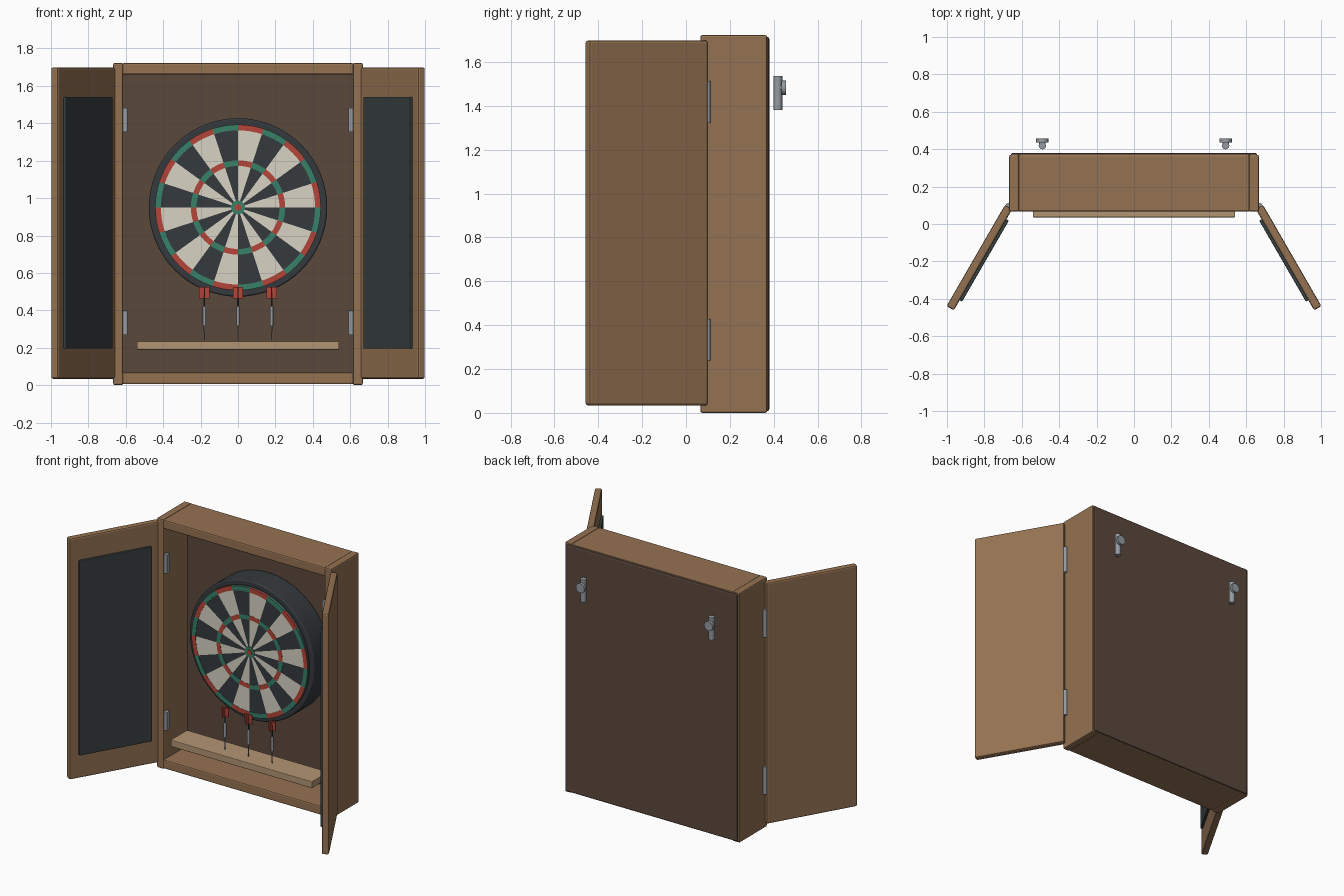
import bpy, bmesh
from math import sin, cos, pi, radians
from mathutils import Matrix

if "Cube" in bpy.data.objects:
    bpy.data.objects.remove(bpy.data.objects["Cube"])


def mat(name, r, g, b):
    m = bpy.data.materials.new(name)
    m.diffuse_color = (r, g, b, 1)
    m.use_nodes = True
    m.node_tree.nodes["Principled BSDF"].inputs["Base Color"].default_value = m.diffuse_color
    return m


WOOD = mat("wood", 0.30, 0.17, 0.085)
BACK = mat("dark_wood", 0.105, 0.066, 0.046)
PALE = mat("pale_wood", 0.45, 0.30, 0.17)
SLATE = mat("slate", 0.04, 0.052, 0.052)
BLACK = mat("black", 0.035, 0.042, 0.047)
CREAM = mat("cream", 0.68, 0.65, 0.55)
RED = mat("red", 0.46, 0.06, 0.04)
GREEN = mat("green", 0.04, 0.22, 0.14)
METAL = mat("metal", 0.30, 0.33, 0.36)


def add(name, bm, material, bevel=0.0):
    me = bpy.data.meshes.new(name)
    bm.to_mesh(me)
    bm.free()
    ob = bpy.data.objects.new(name, me)
    bpy.context.collection.objects.link(ob)
    me.materials.append(material)
    if bevel:
        mod = ob.modifiers.new("bevel", 'BEVEL')
        mod.width, mod.segments = bevel, 2
    return ob


def box(name, c, size, material, bevel=0.0, rot=0.0):
    bm = bmesh.new()
    bmesh.ops.create_cube(bm, size=1, matrix=Matrix.Diagonal((*size, 1)))
    ob = add(name, bm, material, bevel)
    ob.location, ob.rotation_euler.z = c, rot
    return ob


def cyl(name, c, r, depth, material, axis='Z', n=16, r2=None, bevel=0.0):
    bm = bmesh.new()
    bmesh.ops.create_cone(bm, cap_ends=True, segments=n, radius1=r,
                          radius2=r if r2 is None else r2, depth=depth)
    if axis == 'Y':
        bmesh.ops.rotate(bm, verts=bm.verts, matrix=Matrix.Rotation(pi / 2, 3, 'X'))
    ob = add(name, bm, material, bevel)
    ob.location = c
    bpy.context.view_layer.objects.active = ob
    ob.select_set(True)
    bpy.ops.object.shade_smooth_by_angle(angle=radians(35))
    ob.select_set(False)
    return ob


# Cabinet case
H = 1.723
box("back_panel", (0, 0.355, H / 2), (1.315, 0.05, H - 0.016), BACK, 0.01)
for s, side in ((-1, "left"), (1, "right")):
    box(side + "_side", (s * 0.641, 0.218, H / 2), (0.052, 0.304, H), WOOD, 0.008)
for z, n in ((0.036, "bottom_board"), (H - 0.032, "top_board")):
    box(n, (0, 0.218, z), (1.235, 0.304, 0.062), WOOD, 0.008)

# Open doors with slate panels, hinges and wall hangers on both sides
A = radians(60)
for s, side in ((-1, "left"), (1, "right")):
    box(side + "_door", (s * 0.8265, -0.1796, 0.866), (0.625, 0.045, 1.664),
        WOOD, 0.01, -s * A)
    off = 0.0225
    box(side + "_door_slate", (s * (0.8265 - off * sin(A)), -0.1796 - off * cos(A), 0.868),
        (0.5, 0.03, 1.345), SLATE, 0.004, -s * A)
    for z, lvl in ((0.333, "lower"), (1.418, "upper")):
        cyl(f"{side}_{lvl}_hinge_pin", (s * 0.672, 0.097, z), 0.015, 0.19, METAL, n=12)
        box(f"{side}_{lvl}_hinge_leaf", (s * 0.603, 0.085, z), (0.024, 0.035, 0.13),
            METAL, 0.003)
    cyl(side + "_hanger_rod", (s * 0.49, 0.419, 1.458), 0.02, 0.155, METAL, n=12)
    cyl(side + "_hanger_knob", (s * 0.49, 0.446, 1.482), 0.033, 0.02, METAL, 'Y', 12)
    cyl(side + "_hanger_neck", (s * 0.49, 0.43, 1.482), 0.018, 0.03, METAL, 'Y', 12)

# Dartboard body
CZ, FACE = 0.95, 0.128
cyl("board_body", (0, 0.24, CZ), 0.477, 0.18, BLACK, 'Y', 64, bevel=0.008)
cyl("board_base", (0, 0.146, CZ), 0.443, 0.03, BLACK, 'Y', 80)


def sectors(name, r0, r1, parity, material, y=FACE):
    """Every second of the 20 wedges between two radii."""
    bm = bmesh.new()
    steps = 4
    for i in range(parity, 20, 2):
        rows = []
        for k in range(steps + 1):
            a = 2 * pi * (i + k / steps) / 20
            rows.append([bm.verts.new((r * cos(a), 0, r * sin(a))) for r in (r0, r1)])
        for p, q in zip(rows, rows[1:]):
            bm.faces.new((p[0], p[1], q[1], q[0]))
    ob = add(name, bm, material)
    ob.location = (0, y, CZ)
    mod = ob.modifiers.new("thickness", 'SOLIDIFY')
    mod.thickness, mod.offset = 0.012, -1


# Scoring wedges and rings
for p, fill, ring in ((0, CREAM, RED), (1, BLACK, GREEN)):
    tag = "light" if p == 0 else "dark"
    sectors(tag + "_inner_wedges", 0.036, 0.222, p, fill)
    sectors(tag + "_middle_ring", 0.222, 0.252, p, ring, FACE - 0.002)
    sectors(tag + "_outer_wedges", 0.252, 0.412, p, fill)
    sectors(tag + "_outer_ring", 0.412, 0.443, p, ring, FACE - 0.002)
cyl("outer_bull", (0, 0.132, CZ), 0.037, 0.014, GREEN, 'Y', 24)
cyl("inner_bull", (0, 0.130, CZ), 0.018, 0.016, RED, 'Y', 16)

# Dart shelf
box("dart_shelf", (0, 0.125, 0.212), (1.08, 0.18, 0.046), PALE, 0.004)

# Darts standing on the shelf
for x, n in ((-0.18, "left"), (0, "middle"), (0.18, "right")):
    y = 0.115
    cyl(n + "_dart_tip", (x, y, 0.278), 0.002, 0.09, METAL, n=8, r2=0.004)
    cyl(n + "_dart_barrel", (x, y, 0.37), 0.009, 0.1, METAL, n=12)
    cyl(n + "_dart_shaft", (x, y, 0.455), 0.0045, 0.09, BLACK, n=8)
    box(n + "_dart_flight_a", (x, y, 0.494), (0.055, 0.005, 0.062), RED)
    box(n + "_dart_flight_b", (x, y, 0.494), (0.005, 0.055, 0.062), RED)
